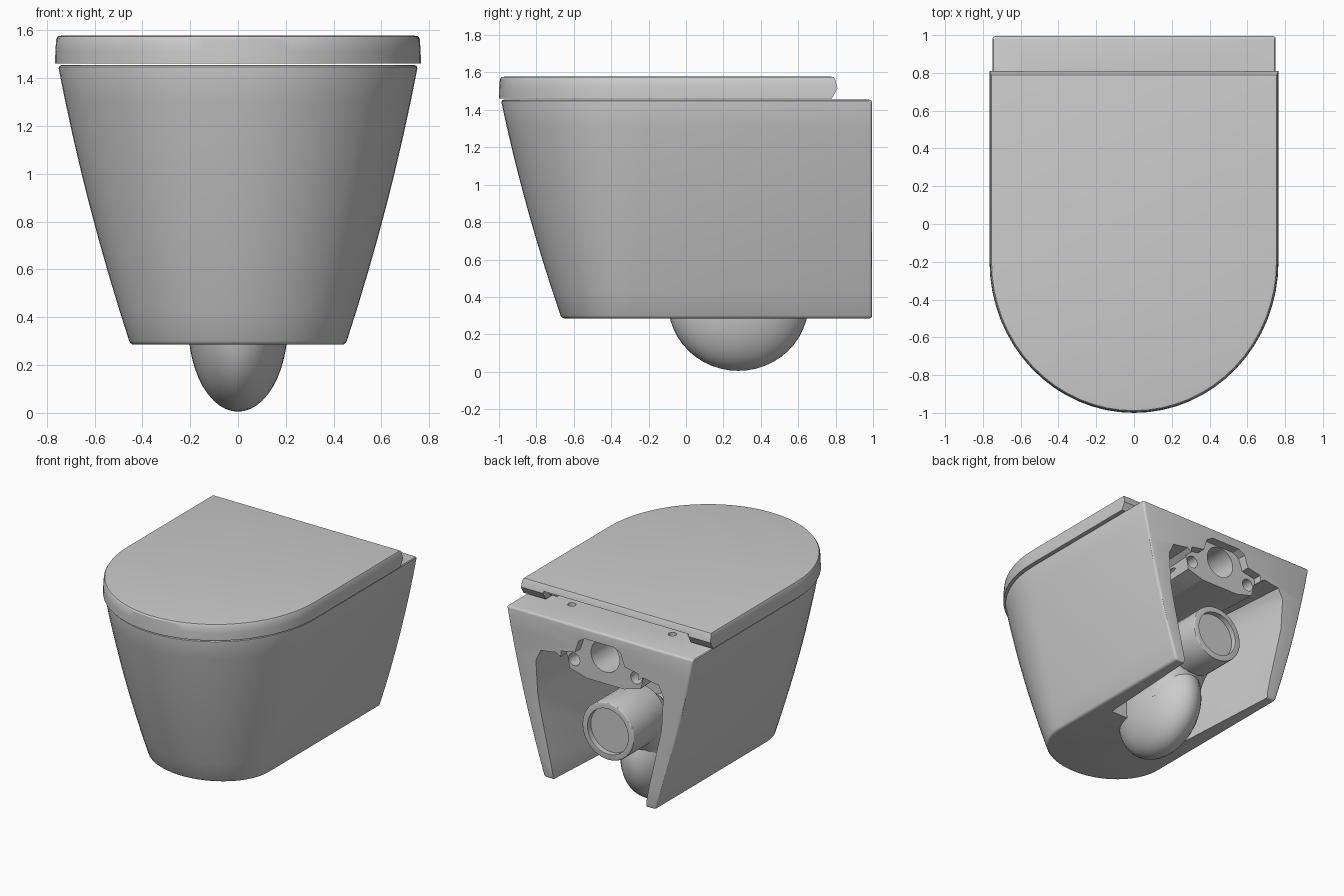
import bpy, bmesh, math
from mathutils import Matrix

if "Cube" in bpy.data.objects:
    bpy.data.objects.remove(bpy.data.objects["Cube"])


def make(name, bm):
    bmesh.ops.recalc_face_normals(bm, faces=bm.faces)
    me = bpy.data.meshes.new(name)
    bm.to_mesh(me)
    bm.free()
    ob = bpy.data.objects.new(name, me)
    bpy.context.collection.objects.link(ob)
    return ob


def activate(ob):
    bpy.ops.object.select_all(action='DESELECT')
    ob.select_set(True)
    bpy.context.view_layer.objects.active = ob


def smooth(ob, deg=30):
    activate(ob)
    bpy.ops.object.shade_smooth_by_angle(angle=math.radians(deg))


def loft(name, rings):
    bm = bmesh.new()
    loops = [[bm.verts.new(p) for p in r] for r in rings]
    n = len(loops[0])
    for a, b in zip(loops, loops[1:]):
        for i in range(n):
            j = (i + 1) % n
            bm.faces.new((a[i], a[j], b[j], b[i]))
    bm.faces.new(loops[0])
    bm.faces.new(loops[-1])
    return make(name, bm)


def d_ring(z, hw, front, start, rear, n=32):
    # D outline: square at the back, half ellipse at the front
    pts = [(hw, rear, z)]
    for i in range(n + 1):
        a = math.pi * i / n
        pts.append((hw * math.cos(a), start + (front - start) * math.sin(a), z))
    return pts + [(-hw, rear, z)]


def prism(name, half, y0, y1, scale0=1.0):
    # mirrored x-z half profile extruded along y
    prof = half + [(-x, z) for x, z in reversed(half)]
    return loft(name, [[(x * s, y, z) for x, z in prof]
                       for y, s in ((y0, scale0), (y1, 1.0))])


def cylinder(name, r, loc, depth, axis):
    bm = bmesh.new()
    bmesh.ops.create_cone(bm, cap_ends=True, segments=32, radius1=r, radius2=r, depth=depth)
    rot = {'X': Matrix.Rotation(math.pi / 2, 4, 'Y'),
           'Y': Matrix.Rotation(math.pi / 2, 4, 'X'), 'Z': Matrix()}[axis]
    bm.transform(Matrix.Translation(loc) @ rot)
    return make(name, bm)


def ellipsoid(name, loc, radii):
    bm = bmesh.new()
    bmesh.ops.create_uvsphere(bm, u_segments=40, v_segments=24, radius=1)
    bm.transform(Matrix.Translation(loc) @ Matrix.Diagonal((*radii, 1)))
    return make(name, bm)


def bevel(ob, width):
    m = ob.modifiers.new("round", 'BEVEL')
    m.width, m.segments = width, 3
    m.limit_method, m.angle_limit = 'ANGLE', math.radians(45)
    activate(ob)
    bpy.ops.object.modifier_apply(modifier=m.name)


def cut(ob, *cutters):
    for c in cutters:
        m = ob.modifiers.new("cut", 'BOOLEAN')
        m.operation, m.solver, m.object = 'DIFFERENCE', 'EXACT', c
        activate(ob)
        bpy.ops.object.modifier_apply(modifier=m.name)
        bpy.data.objects.remove(c)


# Ceramic body, tapering downwards with a slight belly
rings = []
for i in range(9):
    t = i / 8
    belly = 0.08 * t * (1 - t)
    rings.append(d_ring(0.285 + 1.17 * t, 0.45 + 0.303 * t + belly,
                        -0.665 - 0.325 * t - belly, -0.28 + 0.08 * t, 0.995))
body = loft("bowl_body", rings)
bevel(body, 0.016)

# Rear cavity, open at the back and underneath, with a hanging centre boss
cavity = prism("cavity", [(0.385, 0.1), (0.39, 0.33), (0.515, 0.88), (0.53, 1.12), (0.49, 1.2),
                          (0.36, 1.22), (0.32, 1.19), (0.3, 1.1), (0.16, 1.06)], 0.15, 1.2, 0.84)
recess = prism("boss_recess", [(0.34, 0.95), (0.31, 1.24), (0.2, 1.26), (0.17, 1.35), (0.12, 1.38)],
               0.93, 1.2)
cut(body, cavity, recess,
    cylinder("inlet_hole", 0.115, (0, 0.9, 1.26), 0.6, 'Y'),
    ellipsoid("bowl_hollow", (0, -0.35, 1.46), (0.5, 0.45, 0.7)))
for s in (-1, 1):
    cut(body,
        cylinder("mount_hole", 0.045, (s * 0.25, 0.9, 1.17), 0.5, 'Y'),
        cylinder("hinge_hole", 0.028, (s * 0.405, 0.735, 1.45), 0.16, 'Z'))
smooth(body)

# Lid with slanted rear edge, undercut between the hinge arms
lid = loft("lid", [d_ring(1.462, 0.765, -1.0, -0.2, 0.78),
                   d_ring(1.515, 0.764, -0.999, -0.2, 0.81),
                   d_ring(1.565, 0.76, -0.995, -0.2, 0.797),
                   d_ring(1.575, 0.754, -0.988, -0.2, 0.79),
                   d_ring(1.578, 0.735, -0.97, -0.2, 0.775)])
cut(lid, prism("lid_undercut", [(0.585, 1.4), (0.585, 1.53)], 0.64, 1.0))
smooth(lid)

# Hinge pins
for s, side in ((-1, "left"), (1, "right")):
    smooth(cylinder("hinge_pin_" + side, 0.022, (s * 0.57, 0.72, 1.495), 0.08, 'X'))

# Trap bulge under the bowl
smooth(ellipsoid("trap_bulge", (0, 0.28, 0.365), (0.208, 0.375, 0.36)))

# Elbow rising from the trap towards the outlet
cu = bpy.data.curves.new("trap_elbow", 'CURVE')
cu.dimensions = '3D'
cu.bevel_depth, cu.bevel_resolution = 0.198, 8
cu.use_fill_caps = True
sp = cu.splines.new('BEZIER')
sp.bezier_points.add(1)
for p, co, dv in zip(sp.bezier_points, ((0, 0.38, 0.34), (0, 0.66, 0.7)),
                     ((0, 0.02, 0.2), (0, 0.15, 0))):
    p.co = co
    p.handle_left = [c - d for c, d in zip(co, dv)]
    p.handle_right = [c + d for c, d in zip(co, dv)]
elbow = bpy.data.objects.new("trap_elbow", cu)
bpy.context.collection.objects.link(elbow)

# Outlet pipe with recessed end
outlet = cylinder("outlet_pipe", 0.208, (0, 0.71, 0.7), 0.38, 'Y')
bevel(outlet, 0.008)
cut(outlet, cylinder("outlet_recess", 0.165, (0, 0.92, 0.7), 0.12, 'Y'))
smooth(outlet)
